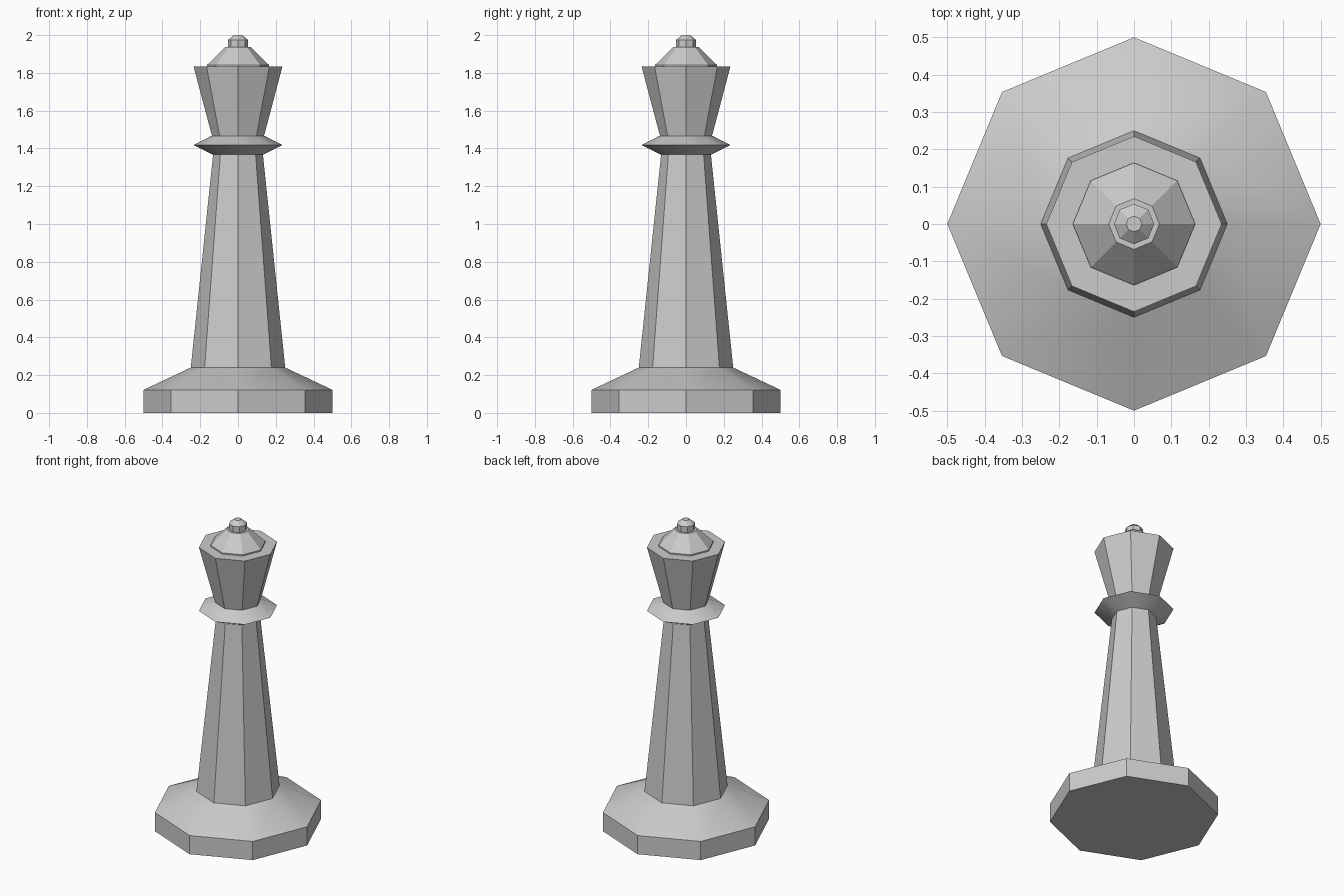
import bpy
import math

cube = bpy.data.objects.get("Cube")
if cube:
    bpy.data.objects.remove(cube, do_unlink=True)

SIDES = 8

# One plain grey for the whole piece
grey = bpy.data.materials.new("light_grey")
grey.use_nodes = True
colour = (0.6, 0.6, 0.6, 1.0)
grey.diffuse_color = colour
grey.node_tree.nodes["Principled BSDF"].inputs["Base Color"].default_value = colour


def turned_part(name, profile):
    """Closed eight-sided solid from (radius, height) pairs, bottom to top."""
    verts = []
    for radius, z in profile:
        for i in range(SIDES):
            a = 2 * math.pi * i / SIDES
            verts.append((radius * math.cos(a), radius * math.sin(a), z))
    faces = [tuple(reversed(range(SIDES)))]
    for ring in range(len(profile) - 1):
        low, high = ring * SIDES, (ring + 1) * SIDES
        for i in range(SIDES):
            j = (i + 1) % SIDES
            faces.append((low + i, low + j, high + j, high + i))
    faces.append(tuple(range(len(verts) - SIDES, len(verts))))

    mesh = bpy.data.meshes.new(name)
    mesh.from_pydata(verts, [], faces)
    mesh.materials.append(grey)
    obj = bpy.data.objects.new(name, mesh)
    bpy.context.collection.objects.link(obj)

    # Blend only the shallow slopes; keep the facets crisp
    bpy.ops.object.select_all(action="DESELECT")
    obj.select_set(True)
    bpy.context.view_layer.objects.active = obj
    bpy.ops.object.shade_smooth_by_angle(angle=math.radians(27))
    return obj


# Parts from the ground up
turned_part("base", [(0.5, 0), (0.5, 0.122), (0.25, 0.24)])
turned_part("shaft", [(0.25, 0.24), (0.132, 1.367)])
turned_part("collar", [(0.132, 1.367), (0.235, 1.418), (0.14, 1.467)])
turned_part("head", [(0.138, 1.467), (0.235, 1.833)])
turned_part("cap", [(0.164, 1.833), (0.164, 1.842), (0.068, 1.936)])
turned_part("finial", [(0.054, 1.936), (0.054, 1.974), (0.021, 2.0)])
